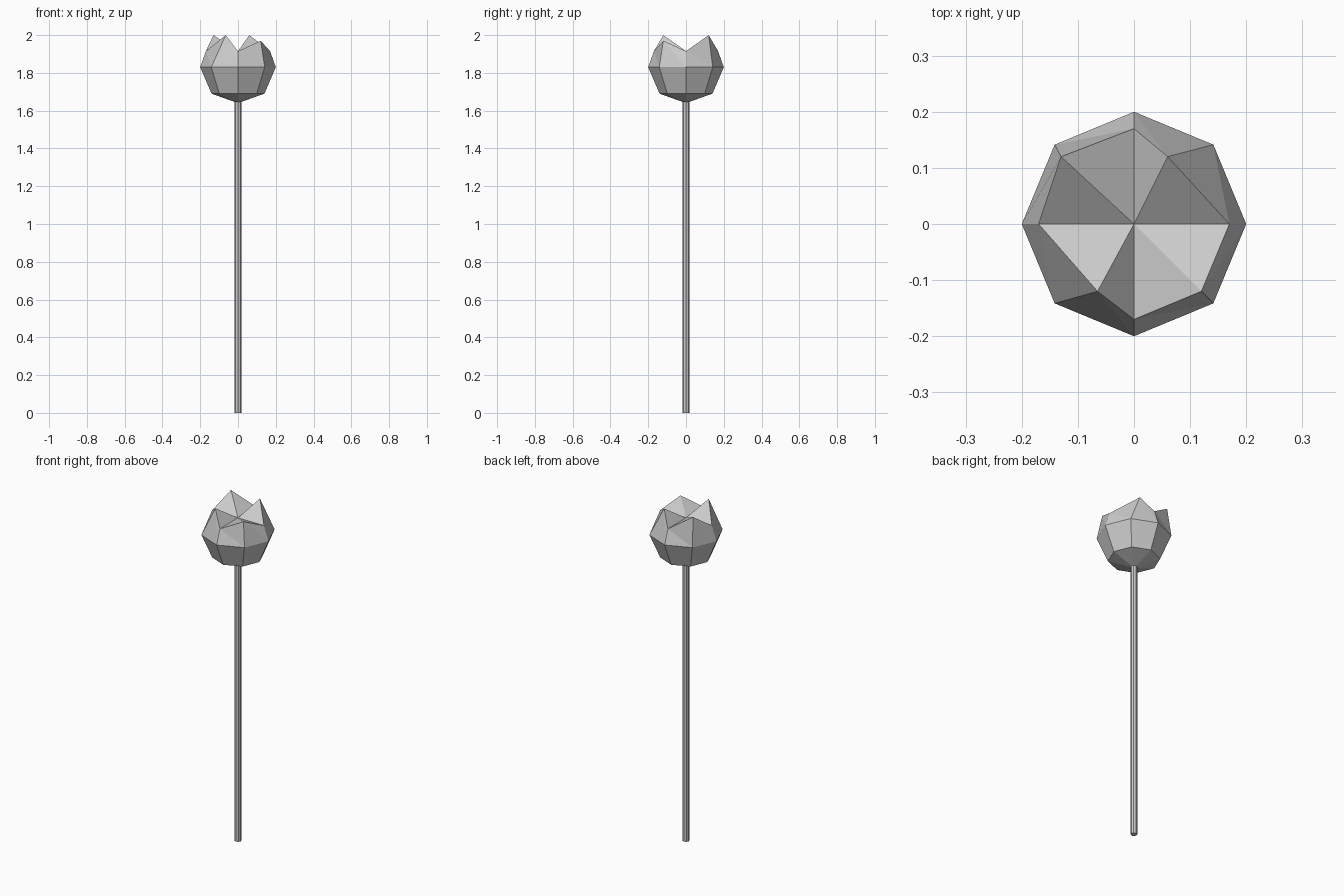
import bpy, bmesh
from math import sin, cos, pi

cube = bpy.data.objects.get("Cube")
if cube:
    bpy.data.objects.remove(cube, do_unlink=True)

SIDES = 8
grey = bpy.data.materials.new("plain grey")
grey.use_nodes = True
colour = (0.6, 0.6, 0.6, 1)
grey.diffuse_color = colour
grey.node_tree.nodes["Principled BSDF"].inputs["Base Color"].default_value = colour


def ring(bm, radius, z):
    """Add a level ring of vertices, starting on +x."""
    return [bm.verts.new((radius * cos(2 * pi * i / SIDES),
                          radius * sin(2 * pi * i / SIDES), z))
            for i in range(SIDES)]


def bridge(bm, low, high, split=False):
    """Join two rings with quads, or with triangles where the quads bend."""
    for i in range(SIDES):
        j = (i + 1) % SIDES
        if split:
            bm.faces.new((low[i], low[j], high[i]))
            bm.faces.new((low[j], high[j], high[i]))
        else:
            bm.faces.new((low[i], low[j], high[j], high[i]))


def fan(bm, rim, z):
    """Close a ring with triangles that meet at a point on the axis."""
    tip = bm.verts.new((0, 0, z))
    for i in range(SIDES):
        bm.faces.new((rim[i], rim[(i + 1) % SIDES], tip))


def finish(bm, name):
    bmesh.ops.recalc_face_normals(bm, faces=bm.faces)
    mesh = bpy.data.meshes.new(name)
    bm.to_mesh(mesh)
    bm.free()
    mesh.materials.append(grey)
    bpy.context.collection.objects.link(bpy.data.objects.new(name, mesh))


# Stem
bm = bmesh.new()
foot, neck = ring(bm, 0.018, 0), ring(bm, 0.018, 1.66)
bridge(bm, foot, neck)
bm.faces.new(foot)
bm.faces.new(neck)
finish(bm, "stem")

# Flower head: cup, then an uneven rim with four raised petal tips
bm = bmesh.new()
base, belly, rim = ring(bm, 0.14, 1.69), ring(bm, 0.2, 1.83), ring(bm, 0.17, 1.915)
petal_tips = [(0.06, 0.12, 2.0), (-0.13, 0.12, 2.0),
              (-0.065, -0.12, 2.0), (0.12, -0.12, 1.97)]
for vert, tip in zip(rim[1::2], petal_tips):
    vert.co = tip
fan(bm, base, 1.64)
bridge(bm, base, belly)
bridge(bm, belly, rim, split=True)
fan(bm, rim, 1.915)
finish(bm, "flower_head")
